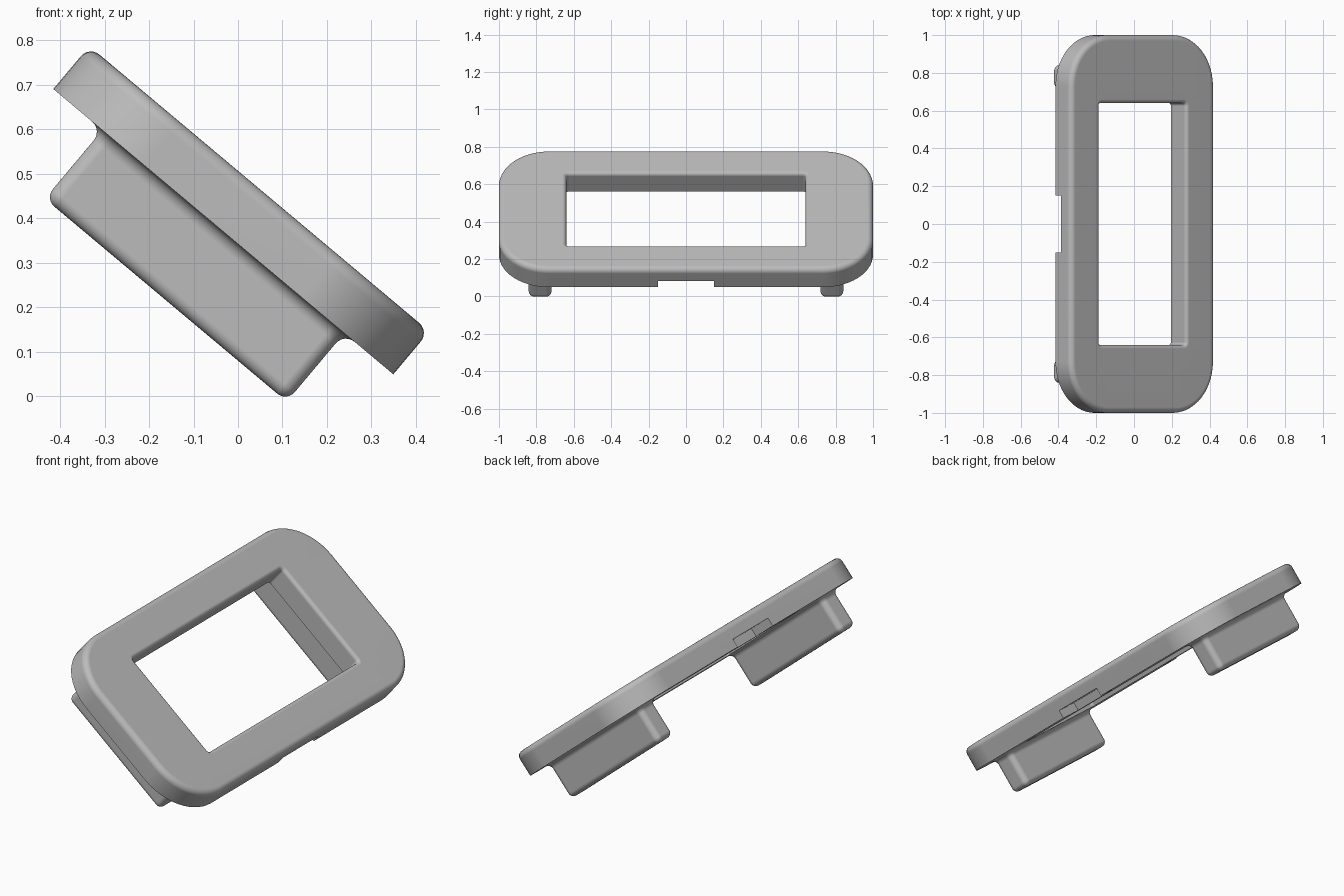
import bpy, bmesh, math
from mathutils import Matrix

if "Cube" in bpy.data.objects:
    bpy.data.objects.remove(bpy.data.objects["Cube"])

TILT = Matrix.Rotation(math.radians(40), 4, 'Y')   # local z becomes the plate normal
UC = -0.263                                        # centre of the frame along its slope
BOT, TOP = 0.262, 0.388                            # plate underside and top

mat = bpy.data.materials.new("plain grey")
mat.diffuse_color = (0.5, 0.5, 0.5, 1)
mat.use_nodes = True
mat.node_tree.nodes["Principled BSDF"].inputs["Base Color"].default_value = mat.diffuse_color


def ring(hu, hv, r, n, v0=0.0, seg=14):
    """Rounded rectangle at height n in the tilted frame."""
    pts = []
    for k, (su, sv) in enumerate([(1, 1), (-1, 1), (-1, -1), (1, -1)]):
        for i in range(seg + 1):
            a = math.pi / 2 * (k + i / seg)
            pts.append((UC + su * (hu - r) + r * math.cos(a),
                        v0 + sv * (hv - r) + r * math.sin(a), n))
    return pts


def loft(name, rings, closed):
    bm = bmesh.new()
    vs = [[bm.verts.new(p) for p in r] for r in rings]
    m, c = len(vs), len(vs[0])
    for j in range(m if closed else m - 1):
        a, b = vs[j], vs[(j + 1) % m]
        for i in range(c):
            k = (i + 1) % c
            bm.faces.new((a[i], a[k], b[k], b[i]))
    if not closed:
        bm.faces.new(vs[0])
        bm.faces.new(vs[-1])
    bmesh.ops.recalc_face_normals(bm, faces=bm.faces)
    bm.transform(TILT)
    me = bpy.data.meshes.new(name)
    bm.to_mesh(me)
    bm.free()
    ob = bpy.data.objects.new(name, me)
    bpy.context.collection.objects.link(ob)
    me.materials.append(mat)
    return ob


def select(ob):
    bpy.ops.object.select_all(action='DESELECT')
    ob.select_set(True)
    bpy.context.view_layer.objects.active = ob


def finish(ob):
    select(ob)
    bpy.ops.object.shade_smooth_by_angle(angle=math.radians(30))
    ob.modifiers.new("clean shading", 'WEIGHTED_NORMAL').keep_sharp = True


def quarter(r, steps=6):
    """Inset and drop of a round edge, from the wall to the flat."""
    return [(r * (1 - math.cos(t)), r * (1 - math.sin(t)))
            for t in [math.pi / 2 * i / steps for i in range(steps + 1)]]


# Frame plate: outer wall, rounded rim, rounded opening
R, H = 0.03, 0.02
rings = [ring(0.499, 1.0, 0.27, BOT)]
rings += [ring(0.499 - d, 1 - d, 0.27 - d, TOP - z) for d, z in quarter(R)]
rings += [ring(0.298 + d, 0.64 + d, 0.015 + d, TOP - z) for d, z in reversed(quarter(H))]
rings.append(ring(0.298, 0.64, 0.015, BOT))
plate = loft("frame_plate", rings, True)

# Shallow notch under the middle of both long edges
for s in (-1, 1):
    bpy.ops.mesh.primitive_cube_add(size=1)
    cut = bpy.context.object
    cut.data.transform(TILT @ Matrix.Translation((UC + s * 0.499, 0, BOT))
                       @ Matrix.Diagonal((0.26, 0.3, 0.09, 1)))
    cut.data.materials.append(mat)
    cut.hide_render = True
    select(plate)
    mod = plate.modifiers.new("notch", 'BOOLEAN')
    mod.operation, mod.solver, mod.object = 'DIFFERENCE', 'EXACT', cut
    bpy.ops.object.modifier_apply(modifier=mod.name)
    bpy.data.objects.remove(cut)
finish(plate)

# Two long feet with rounded ends and a flared joint to the plate
FB, FR = 0.061, 0.028
for side, name in ((-1, "front_foot"), (1, "back_foot")):
    rings = [ring(0.355 - d, 0.061 - d, 0.03 - d, FB + z, side * 0.78)
             for d, z in reversed(quarter(FR))]
    rings += [ring(0.355 + d, 0.061 + d, 0.03 + d, BOT - z, side * 0.78)
              for d, z in quarter(0.03)]
    rings.append(ring(0.385, 0.091, 0.06, BOT + 0.01, side * 0.78))
    finish(loft(name, rings, False))
